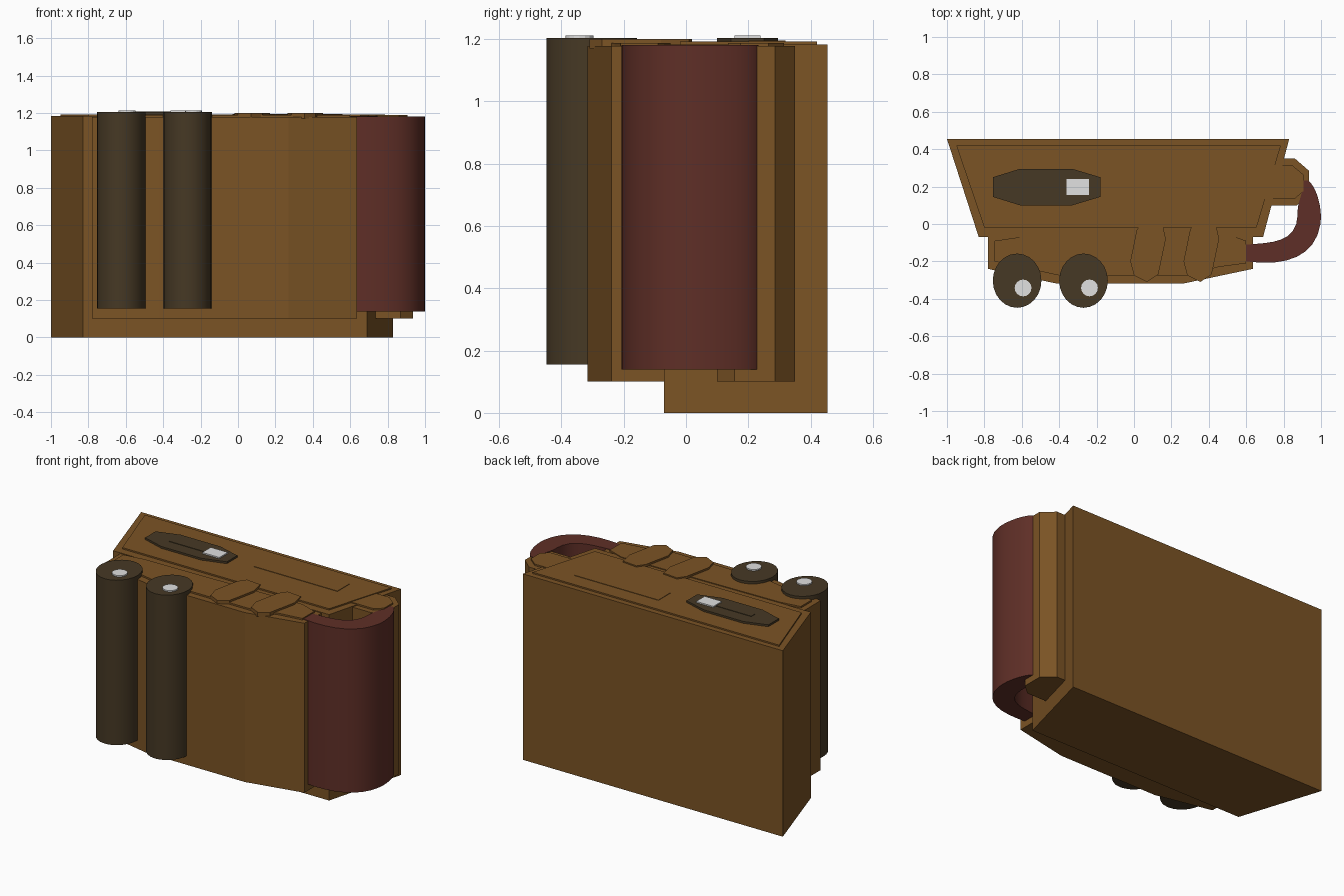
import bpy, bmesh, math
from mathutils.geometry import interpolate_bezier
from mathutils import Vector

if "Cube" in bpy.data.objects:
    bpy.data.objects.remove(bpy.data.objects["Cube"])


def paint(name, rgb):
    m = bpy.data.materials.new(name)
    m.diffuse_color = (*rgb, 1)
    m.use_nodes = True
    m.node_tree.nodes["Principled BSDF"].inputs["Base Color"].default_value = m.diffuse_color
    return m


BROWN = paint("brown", (0.198, 0.087, 0.018))
DARK = paint("dark umber", (0.061, 0.040, 0.018))
RED = paint("dark red", (0.114, 0.028, 0.020))
PALE = paint("pale grey", (0.75, 0.75, 0.75))


def prism(name, pts, z0, z1, mat, smooth=False):
    """Extrude a closed plan outline from z0 up to z1."""
    bm = bmesh.new()
    base = bm.faces.new([bm.verts.new((x, y, z0)) for x, y in pts])
    top = bmesh.ops.extrude_face_region(bm, geom=[base])["geom"]
    bmesh.ops.translate(bm, vec=(0, 0, z1 - z0),
                        verts=[v for v in top if isinstance(v, bmesh.types.BMVert)])
    bmesh.ops.recalc_face_normals(bm, faces=bm.faces)
    me = bpy.data.meshes.new(name)
    bm.to_mesh(me)
    bm.free()
    me.materials.append(mat)
    ob = bpy.data.objects.new(name, me)
    bpy.context.collection.objects.link(ob)
    if smooth:
        bpy.ops.object.select_all(action='DESELECT')
        ob.select_set(True)
        bpy.context.view_layer.objects.active = ob
        bpy.ops.object.shade_smooth_by_angle(angle=math.radians(35))
    return ob


def rect(x0, x1, y0, y1):
    return [(x0, y0), (x1, y0), (x1, y1), (x0, y1)]


def ellipse(cx, cy, rx, ry, n=24):
    return [(cx + rx * math.cos(2 * math.pi * i / n),
             cy + ry * math.sin(2 * math.pi * i / n)) for i in range(n)]


def bezier(a, b, c, d, n=9):
    return [tuple(p)[:2] for p in interpolate_bezier(*[Vector(q) for q in (a, b, c, d)], n)]


# Main tapered body and its raised panel
prism("body", [(-1, .455), (.83, .455), (.69, -.07), (-.83, -.07)], 0, 1.183, BROWN)
prism("body_panel", [(-.95, .42), (.785, .42), (.655, -.02), (-.80, -.02)], 1.18, 1.192, BROWN)
prism("long_plate", rect(-.03, .56, .20, .32), 1.19, 1.195, BROWN)

# Lower section in front of the body
prism("lower_section", [(-.78, 0), (-.78, -.24), (-.42, -.317), (.27, -.317),
                        (.635, -.24), (.635, 0)], .10, 1.178, BROWN)
prism("lower_panel", [(-.745, -.09), (-.61, -.07), (.49, -.05), (.60, -.09), (.60, -.21),
                      (.45, -.23), (.30, -.275), (-.40, -.275), (-.745, -.20)],
      1.17, 1.188, BROWN)

# Angular end block
prism("end_block", [(.70, .10), (.87, .10), (.935, .155), (.935, .285), (.86, .35), (.70, .35)],
      .10, 1.178, BROWN)
prism("end_block_panel", [(.70, .135), (.86, .135), (.905, .175), (.905, .265), (.845, .315),
                          (.70, .315)], 1.17, 1.188, BROWN)

# Two raised pods
pod = [(.05, .02), (.15, .01), (.17, -.08), (.13, -.27), (.07, -.31), (0, -.275),
       (-.02, -.20), (.015, -.03)]
for i in range(2):
    prism(f"pod_{i + 1}", [(x + .285 * i, y) for x, y in pod], 1.17, 1.2, BROWN)

# Curved pipe joining the lower section to the end block
outer = bezier((.60, -.20), (.82, -.23), (.97, -.17), (.997, 0)) \
    + bezier((.997, 0), (1.01, .09), (.97, .21), (.93, .232))[1:]
inner = bezier((.60, -.11), (.74, -.10), (.87, -.10), (.875, .05)) \
    + bezier((.875, .05), (.87, .12), (.91, .16), (.90, .232))[1:]
prism("pipe", outer + inner[::-1], .14, 1.181, RED, True)

# Rollers with off-centre caps
for i, cx in enumerate((-.625, -.27)):
    prism(f"roller_{i + 1}", ellipse(cx, -.303, .13, .145), .155, 1.204, DARK, True)
    prism(f"roller_cap_{i + 1}", ellipse(cx + .032, -.342, .045, .045, 16), 1.2, 1.212, PALE)

# Dark inlay with slot and pale tab
prism("inlay", [(-.755, .25), (-.61, .295), (-.33, .295), (-.18, .25), (-.18, .145),
                (-.33, .10), (-.61, .10), (-.755, .145)], 1.18, 1.204, DARK)
prism("inlay_slot", rect(-.61, -.30, .18, .215), 1.2, 1.207, DARK)
prism("inlay_tab", rect(-.36, -.24, .155, .24), 1.2, 1.212, PALE)
